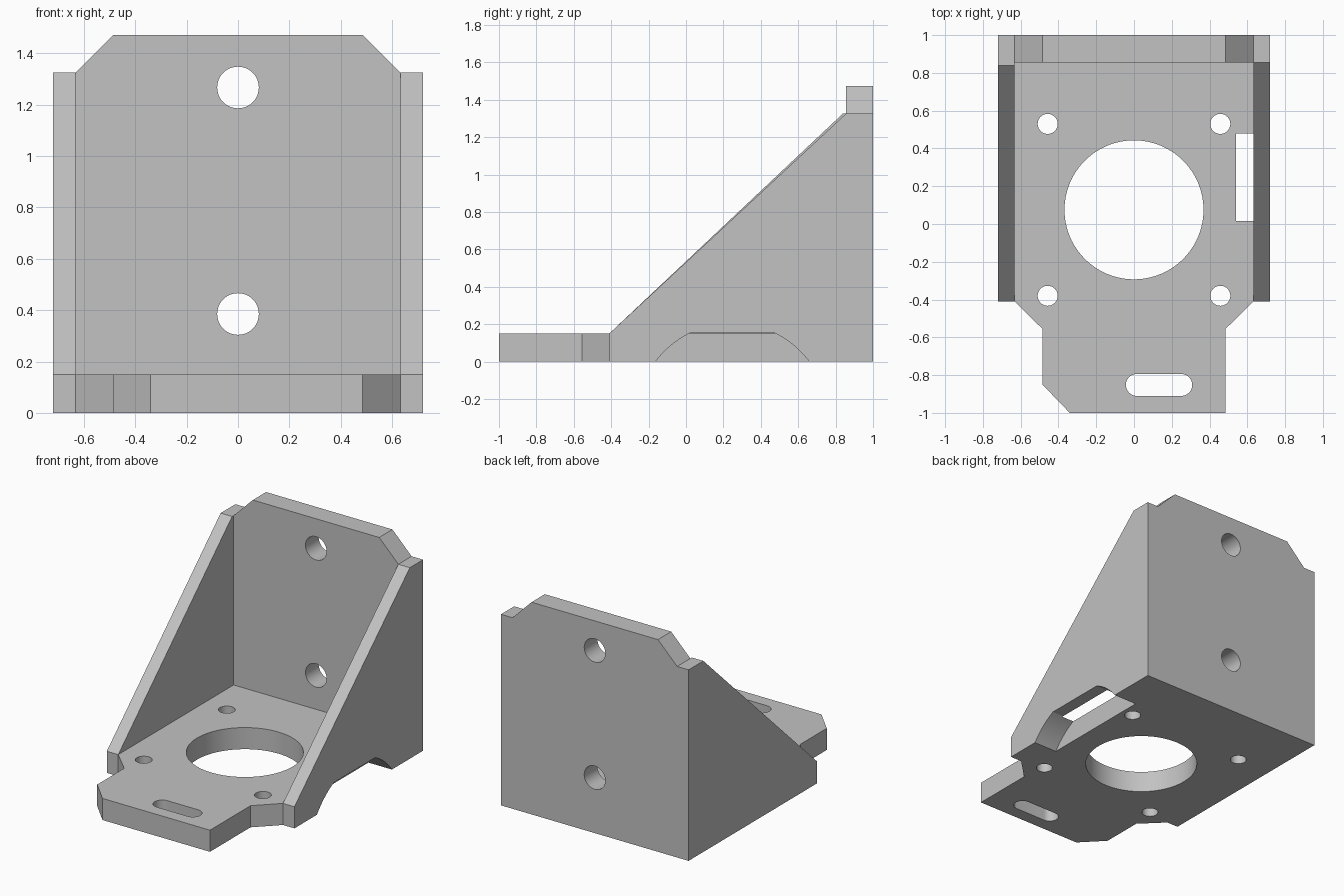
import bpy, bmesh, math
from mathutils import Vector

if "Cube" in bpy.data.objects:
    bpy.data.objects.remove(bpy.data.objects["Cube"])

grey = bpy.data.materials.new("plain grey")
grey.use_nodes = True
colour = (0.54, 0.54, 0.54, 1)
grey.diffuse_color = colour
grey.node_tree.nodes["Principled BSDF"].inputs["Base Color"].default_value = colour

T = 0.15          # plate thickness
INNER = 0.632     # inside face of the side walls
OUTER = 0.72      # outside face of the side walls
WALL_FRONT = -0.41


def prism(name, profile, axis, start, end):
    """Extrude a 2D profile along an axis; the profile uses the other two axes in order."""
    bm = bmesh.new()
    verts = []
    for p in profile:
        co = list(p)
        co.insert("xyz".index(axis), start)
        verts.append(bm.verts.new(co))
    face = bm.faces.new(verts)
    out = bmesh.ops.extrude_face_region(bm, geom=[face])
    shift = Vector([end - start if a == axis else 0 for a in "xyz"])
    bmesh.ops.translate(bm, vec=shift,
                        verts=[g for g in out["geom"] if isinstance(g, bmesh.types.BMVert)])
    bmesh.ops.recalc_face_normals(bm, faces=bm.faces)
    mesh = bpy.data.meshes.new(name)
    bm.to_mesh(mesh)
    bm.free()
    mesh.materials.append(grey)
    obj = bpy.data.objects.new(name, mesh)
    bpy.context.collection.objects.link(obj)
    return obj


def arc(cx, cy, r, a0, a1, n):
    angles = [math.radians(a0 + (a1 - a0) * i / n) for i in range(n + 1)]
    return [(cx + r * math.cos(a), cy + r * math.sin(a)) for a in angles]


def circle(cx, cy, r, n=64):
    return arc(cx, cy, r, 0, 360, n)[:-1]


def combine(target, other, operation):
    mod = target.modifiers.new(operation, "BOOLEAN")
    mod.operation = operation
    mod.solver = "EXACT"
    mod.object = other
    bpy.context.view_layer.objects.active = target
    bpy.ops.object.modifier_apply(modifier=mod.name)
    bpy.data.objects.remove(other)


# Base plate with its narrowed, part-chamfered front tongue
bracket = prism("angle_bracket", [
    (-OUTER, 1), (-OUTER, WALL_FRONT), (-INNER, WALL_FRONT), (-0.485, -0.555),
    (-0.485, -0.85), (-0.34, -1), (0.485, -1), (0.485, -0.555),
    (INNER, WALL_FRONT), (OUTER, WALL_FRONT), (OUTER, 1)], "z", 0, T)

# Upright back plate with chamfered top corners
back = prism("back_plate", [
    (-INNER, 0), (INNER, 0), (INNER, 1.325), (0.485, 1.472),
    (-0.485, 1.472), (-INNER, 1.325)], "y", 0.855, 1)
combine(bracket, back, "UNION")

# Sloped side walls
for side, top_y in ((-1, 0.838), (1, 0.855)):
    wall = prism("side_wall", [
        (WALL_FRONT, 0), (1, 0), (1, 1.325), (top_y, 1.325), (WALL_FRONT, T)],
        "x", *sorted((side * INNER, side * OUTER)))
    combine(bracket, wall, "UNION")

# Large bore and four mounting holes in the base
cutters = [prism("bore", circle(0, 0.075, 0.368, 96), "z", -0.1, 0.3)]
for x in (-0.457, 0.457):
    for y in (-0.38, 0.53):
        cutters.append(prism("mount_hole", circle(x, y, 0.053, 40), "z", -0.1, 0.3))

# Rounded slot near the front
slot = arc(0.25, -0.852, 0.058, -90, 90, 20) + arc(0.015, -0.852, 0.058, 90, 270, 20)
cutters.append(prism("slot", slot, "z", -0.1, 0.3))

# Two bolt holes in the back plate
for z in (0.385, 1.267):
    cutters.append(prism("bolt_hole", circle(0, z, 0.081, 48), "y", 0.7, 1.2))

# Arched relief under the left wall, flattened at the top
cy, cz, r, top = 0.248, -0.309, 0.514, 0.153
low = math.degrees(math.asin((-0.02 - cz) / r))
high = math.degrees(math.asin((top - cz) / r))
relief = arc(cy, cz, r, low, high, 12) + arc(cy, cz, r, 180 - high, 180 - low, 12)
cutters.append(prism("relief", relief, "x", 0.54, 0.8))

for cutter in cutters:
    combine(bracket, cutter, "DIFFERENCE")

bpy.ops.object.select_all(action="DESELECT")
bracket.select_set(True)
bpy.context.view_layer.objects.active = bracket
bpy.ops.object.shade_smooth_by_angle(angle=math.radians(25))
